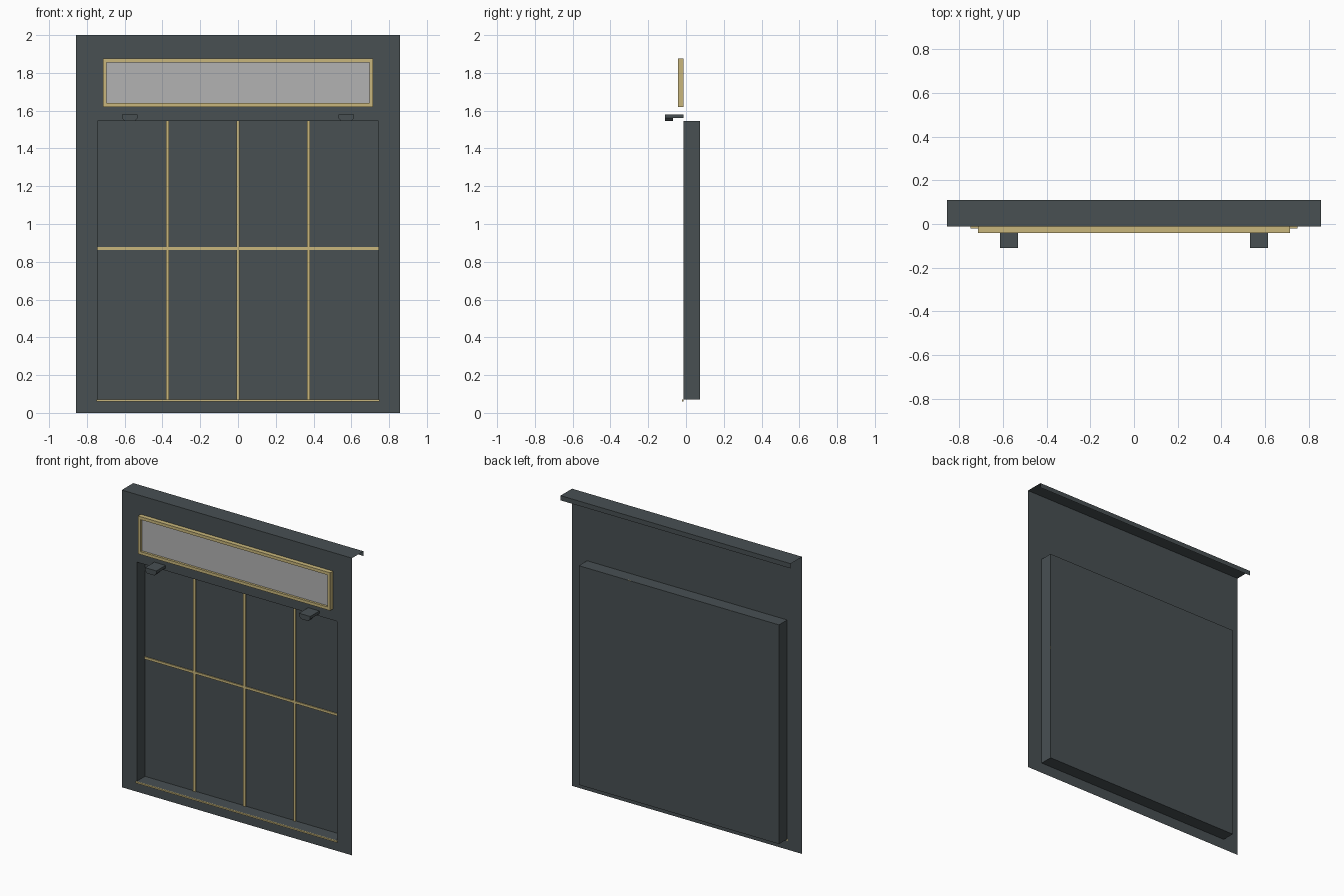
import bpy
import bmesh

if "Cube" in bpy.data.objects:
    bpy.data.objects.remove(bpy.data.objects["Cube"], do_unlink=True)


def make_material(name, rgb):
    mat = bpy.data.materials.new(name)
    mat.use_nodes = True
    color = (*rgb, 1)
    mat.diffuse_color = color
    mat.node_tree.nodes["Principled BSDF"].inputs["Base Color"].default_value = color
    return mat


SLATE = make_material("slate grey", (0.065, 0.08, 0.086))
GOLD = make_material("pale gold", (0.58, 0.47, 0.2))
GLASS = make_material("light grey glass", (0.45, 0.45, 0.45))


def finish(name, bm, mat):
    mesh = bpy.data.meshes.new(name)
    bm.to_mesh(mesh)
    bm.free()
    mesh.materials.append(mat)
    obj = bpy.data.objects.new(name, mesh)
    bpy.context.collection.objects.link(obj)
    return obj


def box(name, mat, x, y, z, taper=0):
    """Box from (min, max) ranges; taper narrows the bottom in x."""
    bm = bmesh.new()
    bmesh.ops.create_cube(bm, size=1)
    mid = sum(x) / 2
    for v in bm.verts:
        low = v.co.z < 0
        px = x[v.co.x > 0]
        if low:
            px += taper if px < mid else -taper
        v.co = (px, y[v.co.y > 0], z[v.co.z > 0])
    return finish(name, bm, mat)


def rect(bm, half, y, z0, z1):
    return [bm.verts.new(p) for p in
            ((-half, y, z0), (half, y, z0), (half, y, z1), (-half, y, z1))]


def bridge(bm, a, b):
    for i in range(4):
        j = (i + 1) % 4
        bm.faces.new((a[i], a[j], b[j], b[i]))


WALL_Y, BACK_Y, LIP_Y = -0.012, 0.075, 0.11
HALF, OPEN = 0.857, 0.745
LOW, HIGH = 0.07, 1.545

# Sheet wall with a recessed panel and a folded top flange
bm = bmesh.new()
outer = rect(bm, HALF, WALL_Y, 0, 2)
rim = rect(bm, OPEN, WALL_Y, LOW, HIGH)
back = rect(bm, OPEN, BACK_Y, LOW, HIGH)
bridge(bm, outer, rim)
bridge(bm, rim, back)
bm.faces.new(back)
fold = [bm.verts.new((s * HALF, LIP_Y, 2)) for s in (-1, 1)]
lip = [bm.verts.new((s * HALF, LIP_Y, 1.968)) for s in (-1, 1)]
bm.faces.new((outer[3], outer[2], fold[1], fold[0]))
bm.faces.new((fold[0], fold[1], lip[1], lip[0]))
finish("wall_sheet", bm, SLATE)

# Glazing bars against the recessed panel
for i, x in enumerate((-0.373, 0, 0.373)):
    box(f"upright_bar_{i + 1}", GOLD, (x - 0.008, x + 0.008),
        (BACK_Y - 0.008, BACK_Y - 0.001), (LOW, HIGH))
box("cross_bar", GOLD, (-OPEN, OPEN), (BACK_Y - 0.007, BACK_Y - 0.001), (0.862, 0.878))

# Sill strip below the opening
box("sill_strip", GOLD, (-0.75, 0.75), (-0.02, WALL_Y), (0.06, LOW))

# Transom frame with a set-back pane
bm = bmesh.new()
FRAME_Y = -0.042
loops = [rect(bm, 0.715, WALL_Y, 1.62, 1.875),
         rect(bm, 0.715, FRAME_Y, 1.62, 1.875),
         rect(bm, 0.695, FRAME_Y, 1.64, 1.855),
         rect(bm, 0.695, WALL_Y, 1.64, 1.855)]
for a, b in zip(loops, loops[1:]):
    bridge(bm, a, b)
bmesh.ops.recalc_face_normals(bm, faces=bm.faces[:])
finish("transom_frame", bm, GOLD)
box("transom_pane", GLASS, (-0.695, 0.695), (-0.027, -0.02), (1.64, 1.855))

# Pair of small brackets above the opening
for side, x in (("right", -0.573), ("left", 0.573)):
    span = (x - 0.042, x + 0.042)
    box(f"bracket_plate_{side}", SLATE, span, (-0.11, WALL_Y), (1.562, 1.58))
    box(f"bracket_block_{side}", SLATE, span, (-0.11, -0.068), (1.545, 1.562), taper=0.015)
